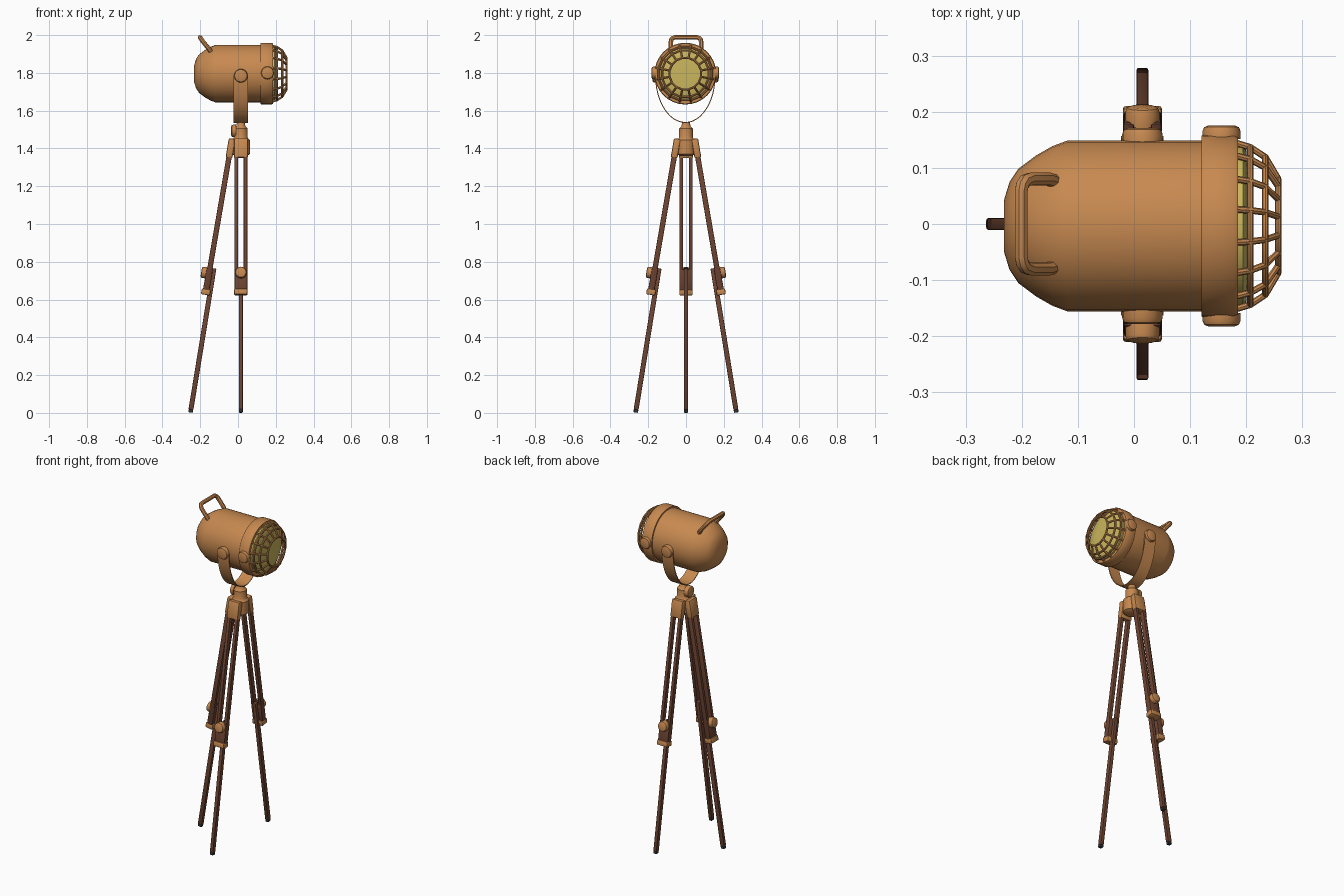
import bpy, bmesh, math
from mathutils import Matrix, Vector

if "Cube" in bpy.data.objects:
    bpy.data.objects.remove(bpy.data.objects["Cube"])

def material(name, rgb):
    m = bpy.data.materials.new(name)
    m.diffuse_color = (*rgb, 1)
    m.use_nodes = True
    m.node_tree.nodes["Principled BSDF"].inputs["Base Color"].default_value = m.diffuse_color
    return m

COPPER = material("copper", (0.57, 0.25, 0.08))
WOOD = material("brown wood", (0.16, 0.06, 0.033))
GLASS = material("yellow glass", (0.60, 0.47, 0.11))
RUBBER = material("dark rubber", (0.03, 0.03, 0.035))

AX = 0.015                      # tripod axis in x
LY, LZ = -0.0035, 1.796         # lamp axis
X_AXIS = Matrix.Rotation(math.pi / 2, 4, 'Y')   # local z -> world x

def finish(name, bm, mat, matrix=Matrix()):
    bmesh.ops.recalc_face_normals(bm, faces=bm.faces)
    me = bpy.data.meshes.new(name)
    bm.to_mesh(me)
    bm.free()
    me.transform(matrix)
    me.materials.append(mat)
    ob = bpy.data.objects.new(name, me)
    bpy.context.collection.objects.link(ob)
    return ob

def lathe(name, profile, mat, matrix, n=32):
    """Spin (radius, height) points around local z."""
    bm = bmesh.new()
    rings = [[bm.verts.new((r * math.cos(2 * math.pi * i / n),
                            r * math.sin(2 * math.pi * i / n), h))
              for i in range(n)] for r, h in profile]
    for a, b in zip(rings, rings[1:]):
        for i in range(n):
            j = (i + 1) % n
            bm.faces.new((a[i], a[j], b[j], b[i]))
    bm.faces.new(rings[0])
    bm.faces.new(rings[-1])
    return finish(name, bm, mat, matrix)

def knob(name, loc, direction, r, h, mat=COPPER):
    """Round-edged knob standing on loc."""
    m = Matrix.Translation(loc) @ Vector(direction).to_track_quat('Z', 'Y').to_matrix().to_4x4()
    c = min(0.3 * r, 0.5 * h)
    return lathe(name, [(r, 0), (r, h - c), (r - 0.3 * c, h - 0.3 * c), (r - c, h)], mat, m, 20)

def bar(name, p0, p1, width, thick, mat, matrix, y=0, bevel=0.003):
    """Box running from p0 to p1 in the leg's (r, z) plane."""
    a, b = Vector((p0[0], y, p0[1])), Vector((p1[0], y, p1[1]))
    d = b - a
    bm = bmesh.new()
    bmesh.ops.create_cube(bm, size=1)
    bmesh.ops.scale(bm, vec=(thick, width, d.length), verts=bm.verts)
    bmesh.ops.bevel(bm, geom=bm.edges[:], offset=bevel, segments=2, affect='EDGES', profile=0.5)
    rot = Matrix.Rotation(math.atan2(d.x, d.z), 4, 'Y')
    return finish(name, bm, mat, matrix @ Matrix.Translation((a + b) / 2) @ rot)

def tube(name, paths, radius, mat, cyclic=False):
    cu = bpy.data.curves.new(name, 'CURVE')
    cu.dimensions = '3D'
    cu.bevel_depth, cu.bevel_resolution, cu.use_fill_caps = radius, 2, True
    for pts in paths:
        s = cu.splines.new('POLY')
        s.points.add(len(pts) - 1)
        for p, co in zip(s.points, pts):
            p.co = (*co, 1)
        s.use_cyclic_u = cyclic
    cu.materials.append(mat)
    ob = bpy.data.objects.new(name, cu)
    bpy.context.collection.objects.link(ob)
    return ob

# Lamp housing, front band and glass, all around the x axis
lamp = Matrix.Translation((0, LY, LZ)) @ X_AXIS
lathe("lamp_housing", [(0.045, -0.232), (0.078, -0.222), (0.102, -0.206), (0.126, -0.174),
                       (0.142, -0.146), (0.1525, -0.118), (0.1525, 0.13)], COPPER, lamp)
lathe("front_band", [(0.15, 0.12), (0.161, 0.12), (0.1635, 0.124), (0.1635, 0.178),
                     (0.160, 0.185), (0.14, 0.185)], COPPER, lamp)
lathe("lens", [(0.143, 0.18), (0.143, 0.194), (0.135, 0.2), (0.08, 0.204)], GLASS, lamp)

# Wire cage over the lens
CAGE = [(0.150, 0.184), (0.143, 0.207), (0.125, 0.234), (0.085, 0.257)]
N = 16
def cage_point(r, x, i):
    a = 2 * math.pi * (i + 0.5) / N
    return (x, LY + r * math.cos(a), LZ + r * math.sin(a))
tube("cage_spokes", [[cage_point(r, x, i) for r, x in CAGE] for i in range(N)], 0.006, COPPER)
tube("cage_rings", [[cage_point(r, x, i) for i in range(N)] for r, x in CAGE[1:]], 0.006, COPPER, True)

# Bolts on the band and pivot knobs on the yoke
for s, side in ((1, "back"), (-1, "front")):
    knob("band_bolt_" + side, (0.156, LY + s * 0.155, LZ + 0.004), (0, s, 0), 0.034, 0.024)
    knob("pivot_knob_" + side, (AX, LY + s * 0.145, 1.785), (0, s, 0), 0.036, 0.03)

# Carrying handle on the rear dome
half = [(-0.14, 0.076, 1.905), (-0.152, 0.08, 1.925), (-0.185, 0.08, 1.965), (-0.194, 0.077, 1.978),
        (-0.199, 0.069, 1.985), (-0.201, 0.058, 1.988)]
tube("carry_handle", [half + [(x, -y, z) for x, y, z in reversed(half)]], 0.0122, COPPER)

# Yoke: thin half-elliptical strap
bm = bmesh.new()
rows = []
for i in range(25):
    a = math.pi * i / 24
    rows.append([bm.verts.new((AX + dx, LY + (0.155 + o) * math.cos(a),
                               1.785 - (0.245 + o) * math.sin(a)))
                 for dx, o in ((-0.038, 0), (0.038, 0), (0.038, 0.005), (-0.038, 0.005))])
for p, q in zip(rows, rows[1:]):
    for k in range(4):
        bm.faces.new((p[k], p[(k + 1) % 4], q[(k + 1) % 4], q[k]))
bm.faces.new(rows[0])
bm.faces.new(rows[-1])
finish("yoke", bm, COPPER)

# Tripod head
lathe("tripod_head", [(0.03, 1.36), (0.048, 1.37), (0.048, 1.445), (0.04, 1.452), (0.036, 1.46),
                      (0.036, 1.505), (0.03, 1.512), (0.024, 1.518), (0.02, 1.54)],
      COPPER, Matrix.Translation((AX, 0, 0)))
knob("head_knob", (AX - 0.025, 0, 1.493), (-1, 0, 0), 0.033, 0.026)

# Three legs: one to the rear of the lamp, one to each side
def upper(z):                   # centre line of the upper rails
    return (0.058 + (1.38 - z) * 0.172, z)
def lower(z):                   # centre line of the sliding lower leg
    return (0.267 - z * 0.163, z)

for label, ang in (("rear", 180), ("back", 90), ("front", -90)):
    m = Matrix.Translation((AX, 0, 0)) @ Matrix.Rotation(math.radians(ang), 4, 'Z')
    bar(label + "_leg_bracket", upper(1.35), upper(1.452), 0.074, 0.036, COPPER, m, bevel=0.008)
    for s in (-1, 1):
        bar(label + "_leg_rail", upper(0.645), upper(1.37), 0.019, 0.028, WOOD, m, y=s * 0.0245)
    bar(label + "_leg_block", upper(0.645), upper(0.76), 0.066, 0.034, WOOD, m)
    bar(label + "_leg_clamp", upper(0.625), upper(0.655), 0.07, 0.048, COPPER, m, bevel=0.006)
    bar(label + "_lower_leg", lower(0.018), lower(0.765), 0.021, 0.026, WOOD, m)
    bar(label + "_foot", lower(0.002), lower(0.019), 0.021, 0.025, RUBBER, m, bevel=0.004)
    r, z = upper(0.74)
    rot = m.to_3x3()
    knob(label + "_leg_knob", m @ Vector((r + 0.008, 0, z)), rot @ Vector((1, 0, 0.17)), 0.03, 0.034)

# Turn the tubes into meshes and smooth everything but the sharp edges
bpy.ops.object.select_all(action='SELECT')
bpy.context.view_layer.objects.active = bpy.data.objects["carry_handle"]
bpy.ops.object.convert(target='MESH')
bpy.ops.object.select_all(action='SELECT')
bpy.ops.object.shade_smooth_by_angle(angle=math.radians(35))
